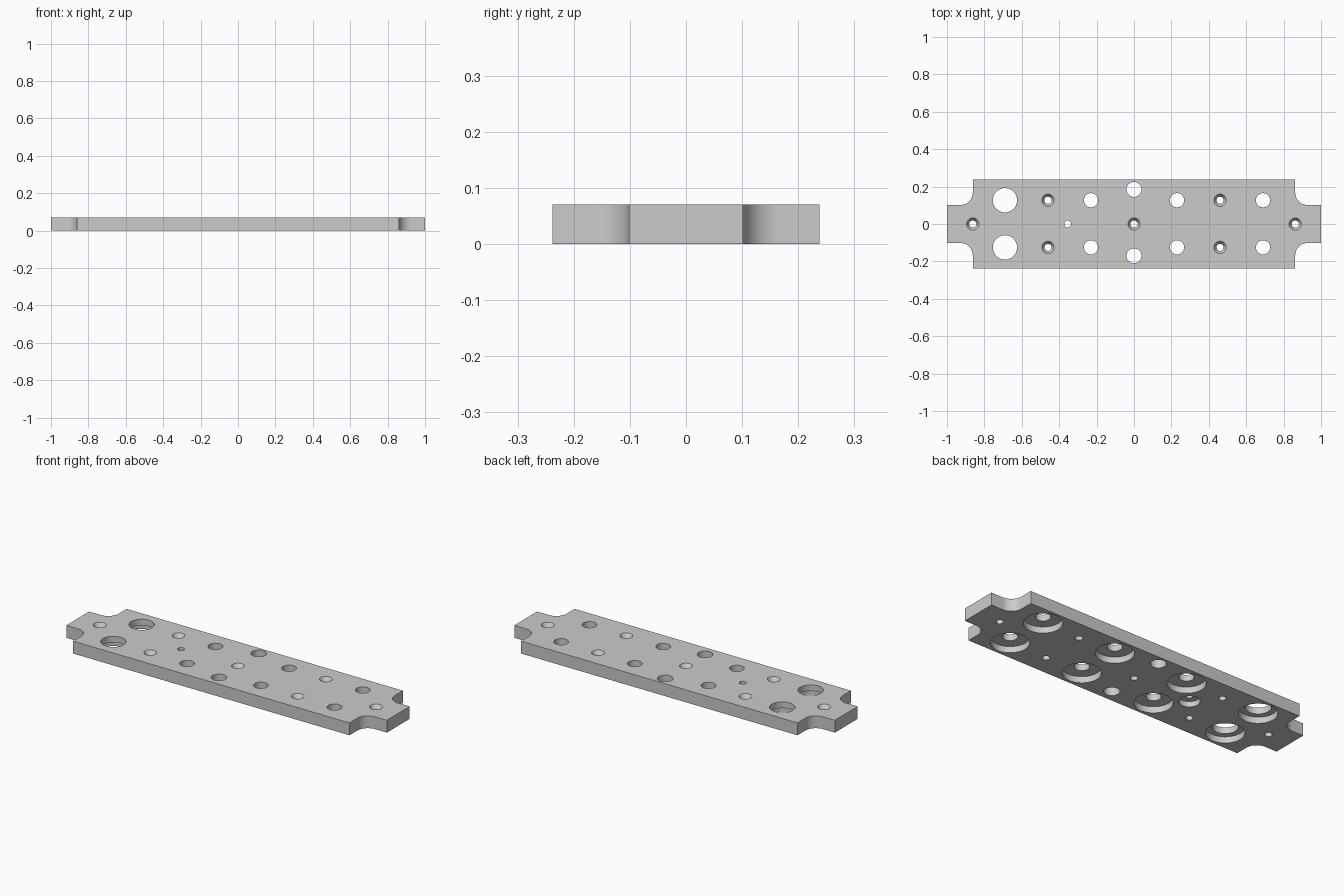
import bpy
import bmesh
from math import cos, sin, pi, radians

cube = bpy.data.objects.get("Cube")
if cube:
    bpy.data.objects.remove(cube, do_unlink=True)

THICK = 0.07
OVER = 0.02      # how far cutters stick out of the plate
SEGMENTS = 48

grey = bpy.data.materials.new("plain grey")
grey.use_nodes = True
colour = (0.6, 0.6, 0.6, 1)
grey.diffuse_color = colour
grey.node_tree.nodes["Principled BSDF"].inputs["Base Color"].default_value = colour


def make_object(name, bm):
    bmesh.ops.recalc_face_normals(bm, faces=bm.faces)
    mesh = bpy.data.meshes.new(name)
    bm.to_mesh(mesh)
    bm.free()
    mesh.materials.append(grey)
    obj = bpy.data.objects.new(name, mesh)
    bpy.context.collection.objects.link(obj)
    return obj


# Plate outline: wide body, narrow end tabs, rounded inner corners
def plate_outline():
    body, width, tab, r = 0.862, 0.238, 0.102, 0.065
    corner = [(1, tab)]
    for i in range(13):
        a = -pi / 2 - i * pi / 2 / 12
        corner.append((body + r + r * cos(a), tab + r + r * sin(a)))
    corner.append((body, width))
    half = corner + [(-x, y) for x, y in reversed(corner)]
    return half + [(-x, -y) for x, y in half]


bm = bmesh.new()
base = bm.faces.new([bm.verts.new((x, y, 0)) for x, y in plate_outline()])
ext = bmesh.ops.extrude_face_region(bm, geom=[base])
top = [v for v in ext["geom"] if isinstance(v, bmesh.types.BMVert)]
bmesh.ops.translate(bm, verts=top, vec=(0, 0, THICK))
plate = make_object("mounting_plate", bm)


# Closed turned cutter from (radius, height) pairs, bottom to top
def add_cutter(bm, x, y, profile):
    rings = []
    for r, z in profile:
        angles = [2 * pi * i / SEGMENTS for i in range(SEGMENTS)]
        rings.append([bm.verts.new((x + r * cos(a), y + r * sin(a), z)) for a in angles])
    for low, high in zip(rings, rings[1:]):
        for i in range(SEGMENTS):
            j = (i + 1) % SEGMENTS
            bm.faces.new((low[i], low[j], high[j], high[i]))
    bm.faces.new(rings[0][::-1])
    bm.faces.new(rings[-1])


def plain(r):
    return [(r, -OVER), (r, THICK + OVER)]


def counterbore(r, wide, depth):
    return [(wide, -OVER), (wide, depth), (r, depth), (r, THICK + OVER)]


def countersink(r, wide, depth):
    return [(r, -OVER), (r, THICK - depth), (wide, THICK), (wide, THICK + OVER)]


bm = bmesh.new()
screw = countersink(0.019, 0.033, 0.022)
# Paired holes in two rows
for y in (-0.125, 0.127):
    add_cutter(bm, -0.69, y, counterbore(0.065, 0.097, 0.035))
    for x in (-0.23, 0.23, 0.69):
        add_cutter(bm, x, y, counterbore(0.038, 0.097, 0.035))
    for x in (-0.46, 0.46):
        add_cutter(bm, x, y, screw)
# Centre line holes
for x in (-0.862, 0, 0.862):
    add_cutter(bm, x, 0, screw)
add_cutter(bm, -0.355, 0, counterbore(0.018, 0.053, 0.03))
for y in (-0.17, 0.185):
    add_cutter(bm, 0, y, plain(0.04))
cutter = make_object("hole_cutter", bm)
cutter.hide_render = True

# Cut the holes and drop the cutter
mod = plate.modifiers.new("holes", 'BOOLEAN')
mod.operation = 'DIFFERENCE'
mod.solver = 'EXACT'
mod.object = cutter
bpy.ops.object.select_all(action='DESELECT')
plate.select_set(True)
bpy.context.view_layer.objects.active = plate
bpy.ops.object.modifier_apply(modifier=mod.name)
bpy.data.objects.remove(cutter, do_unlink=True)
bpy.ops.object.shade_smooth_by_angle(angle=radians(30))
